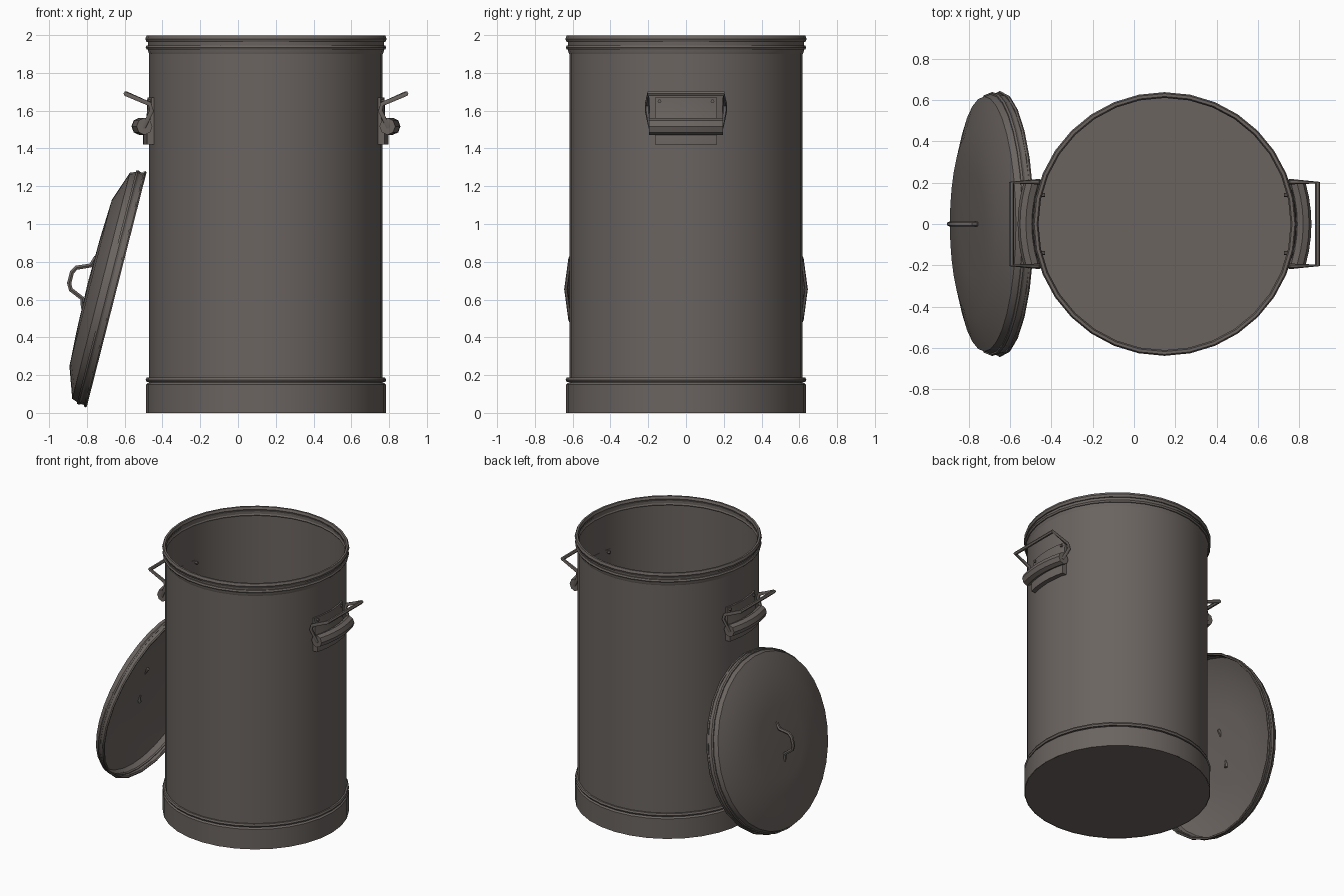
import bpy, bmesh, math
from mathutils import Vector, Matrix

cube = bpy.data.objects.get("Cube")
if cube:
    bpy.data.objects.remove(cube)

CX = 0.148          # bin axis
BIN = Matrix.Translation((CX, 0, 0))

metal = bpy.data.materials.new("weathered grey metal")
metal.use_nodes = True
COL = (0.145, 0.127, 0.117, 1)
metal.diffuse_color = COL
bsdf = metal.node_tree.nodes["Principled BSDF"]
bsdf.inputs["Base Color"].default_value = COL
bsdf.inputs["Roughness"].default_value = 0.7


def finish(name, bm, matrix, angle=35):
    """Turn a bmesh into a placed, smooth-shaded object."""
    me = bpy.data.meshes.new(name)
    bmesh.ops.recalc_face_normals(bm, faces=bm.faces)
    bm.to_mesh(me)
    bm.free()
    me.transform(matrix)
    me.materials.append(metal)
    ob = bpy.data.objects.new(name, me)
    bpy.context.collection.objects.link(ob)
    bpy.ops.object.select_all(action='DESELECT')
    ob.select_set(True)
    bpy.context.view_layer.objects.active = ob
    bpy.ops.object.shade_smooth_by_angle(angle=math.radians(angle))
    return ob


def lathe(name, profile, matrix, steps=32):
    """Spin an (r, z) profile around z."""
    bm = bmesh.new()
    vs = [bm.verts.new((r, 0, z)) for r, z in profile]
    es = [bm.edges.new(p) for p in zip(vs, vs[1:])]
    bmesh.ops.spin(bm, geom=vs + es, cent=(0, 0, 0), axis=(0, 0, 1),
                   angle=math.tau, steps=steps, use_duplicate=False)
    bmesh.ops.remove_doubles(bm, verts=bm.verts, dist=0.0005)
    return finish(name, bm, matrix)


def ring(name, r, z, half_w, half_h, matrix, steps=32, sides=6):
    pts = [(r + half_w * math.cos(a), z + half_h * math.sin(a))
           for a in (math.tau * i / sides for i in range(sides + 1))]
    return lathe(name, pts, matrix, steps)


def tube(name, pts, radius, matrix, closed=False, sides=6):
    """Sweep a polygon section along a path of points."""
    pts = [Vector(p) for p in pts]
    n = len(pts)
    bm = bmesh.new()
    loops = []
    for i, p in enumerate(pts):
        a = pts[i - 1] if closed or i else p
        b = pts[(i + 1) % n] if closed or i < n - 1 else p
        d = (b - a).normalized()
        ref = Vector((0, 0, 1)) if abs(d.z) < 0.9 else Vector((1, 0, 0))
        u = d.cross(ref).normalized()
        w = u.cross(d)
        loops.append([bm.verts.new(p + radius * (u * math.cos(t) + w * math.sin(t)))
                      for t in (math.tau * k / sides for k in range(sides))])
    for i in range(n if closed else n - 1):
        l0, l1 = loops[i], loops[(i + 1) % n]
        # line the sections up so that the sweep does not twist
        s = min(range(sides), key=lambda s: sum(
            (l0[k].co - l1[(k + s) % sides].co).length for k in range(sides)))
        for k in range(sides):
            m = (k + 1) % sides
            bm.faces.new((l0[k], l0[m], l1[(m + s) % sides], l1[(k + s) % sides]))
    if not closed:
        bm.faces.new(loops[0])
        bm.faces.new(loops[-1])
    return finish(name, bm, matrix, 50)


def curved_plate(name, profile, half_y, matrix, steps=6):
    """Bend a closed (r, z) section around the bin wall."""
    bm = bmesh.new()
    loops = []
    for i in range(steps + 1):
        y = half_y * (2 * i / steps - 1)
        loops.append([bm.verts.new((math.sqrt(r * r - y * y), y, z)) for r, z in profile])
    n = len(profile)
    for l0, l1 in zip(loops, loops[1:]):
        for k in range(n):
            bm.faces.new((l0[k], l0[(k + 1) % n], l1[(k + 1) % n], l1[k]))
    bm.faces.new(loops[0])
    bm.faces.new(loops[-1])
    return finish(name, bm, matrix)


# Bin: floor, wall, base band and rolled rim
lathe("floor", [(0, 0.002), (0.633, 0.002)], BIN)
lathe("wall", [(0.618, 0.01), (0.618, 1.96)], BIN)
lathe("base_band", [(0.636, 0), (0.636, 0.15), (0.622, 0.16)], BIN)
ring("base_bead", 0.625, 0.175, 0.012, 0.014, BIN)
lathe("rim_band", [(0.619, 1.9), (0.624, 1.915), (0.624, 1.975)], BIN)
ring("rim_lower_bead", 0.625, 1.935, 0.012, 0.013, BIN)
ring("rim_top_bead", 0.625, 1.98, 0.014, 0.02, BIN)

# Side handles: backing plate, rolled grip holder and hinged wire bail
for side, turn in (("left", 0), ("right", math.pi)):
    m = BIN @ Matrix.Rotation(turn, 4, 'Z')
    curved_plate(side + "_handle_plate",
                 [(0.615, 1.42), (0.65, 1.42), (0.65, 1.5), (0.632, 1.56),
                  (0.628, 1.67), (0.615, 1.67)], 0.165, m)
    roll = [(0.672 + 0.04 * math.cos(a), 1.517 + 0.045 * math.sin(a))
            for a in (math.tau * i / 8 for i in range(8))]
    curved_plate(side + "_handle_roll", roll, 0.195, m)
    tube(side + "_handle_bail",
         [(0.742, -0.2, 1.69), (0.742, 0.2, 1.69), (0.615, 0.205, 1.635),
          (0.605, 0.205, 1.6), (0.645, 0.195, 1.517), (0.645, -0.195, 1.517),
          (0.605, -0.205, 1.6), (0.615, -0.205, 1.635)], 0.013, m, closed=True)
    for y in (-0.14, 0.14):
        tube(side + "_handle_rivet", [(0.58, y, 1.65), (0.624, y, 1.65)], 0.01, m)

# Lid leaning on the bin: local z is its outward normal, local x runs up the slope
up = Vector((0.247, 0, 0.969))
out = Vector((-0.969, 0, 0.247))
LID = Matrix((up, out.cross(up), out)).transposed().to_4x4()
LID.translation = (-0.6425, 0, 0.6525)
lathe("lid", [(0.634, 0), (0.634, 0.04), (0.618, 0.085), (0.59, 0.095),
              (0.455, 0.142), (0.25, 0.152), (0, 0.157)], LID)
ring("lid_edge_wire", 0.636, 0.008, 0.009, 0.009, LID, 24)
ring("lid_bead", 0.632, 0.045, 0.008, 0.012, LID)
half = [(0.14, 0.148), (0.09, 0.165), (0.06, 0.235), (0.03, 0.252)]
path = half + [(-x, z) for x, z in reversed(half)]
tube("lid_handle", [(x, 0, z) for x, z in path], 0.013, LID)
